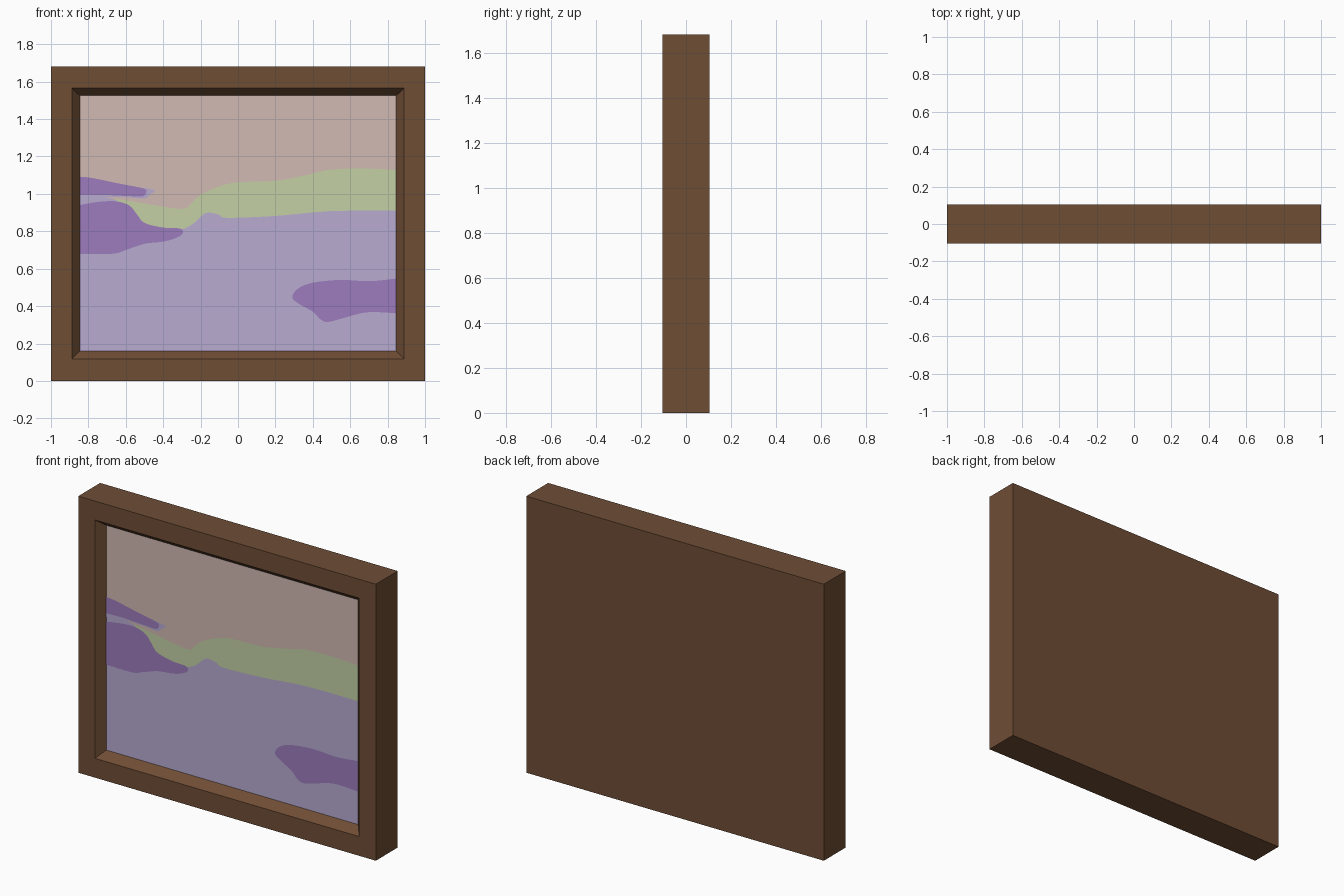
import bpy, bmesh

if "Cube" in bpy.data.objects:
    bpy.data.objects.remove(bpy.data.objects["Cube"])


def material(name, rgb):
    m = bpy.data.materials.new(name)
    lin = [((c / 255 + 0.055) / 1.055) ** 2.4 for c in rgb]
    m.diffuse_color = (*lin, 1)
    m.use_nodes = True
    m.node_tree.nodes["Principled BSDF"].inputs["Base Color"].default_value = m.diffuse_color
    return m


WOOD = material("brown wood", (111, 77, 53))
SKY = material("dusty pink sky", (210, 186, 178))
GREEN = material("pale green", (195, 208, 165))
LILAC = material("lilac water", (184, 172, 209))
PURPLE = material("purple", (156, 124, 189))

HALF_D, FLOOR_Y = 0.105, -0.055
L, R, B, T = -0.846, 0.846, 0.16, 1.525


def finish(name, bm, mat):
    me = bpy.data.meshes.new(name)
    bm.to_mesh(me)
    bm.free()
    me.materials.append(mat)
    ob = bpy.data.objects.new(name, me)
    bpy.context.collection.objects.link(ob)
    return ob


# Frame: nested rectangles from the back edge round to the recess floor
bm = bmesh.new()
loops = []
for x, z0, z1, y in ((1, 0, 1.68, HALF_D), (1, 0, 1.68, -HALF_D),
                     (0.888, 0.117, 1.565, -HALF_D), (R, B, T, FLOOR_Y)):
    loops.append([bm.verts.new((px, y, pz)) for px, pz in
                  ((-x, z0), (x, z0), (x, z1), (-x, z1))])
for a, b in zip(loops, loops[1:]):
    for i in range(4):
        j = (i + 1) % 4
        bm.faces.new((a[i], a[j], b[j], b[i]))
bm.faces.new(loops[0][::-1])
bmesh.ops.recalc_face_normals(bm, faces=bm.faces)
frame = finish("frame", bm, WOOD)
# the open recess makes the outside easy to verify: back face must look to +y
if frame.data.polygons[-1].normal.y < 0:
    frame.data.flip_normals()


def smooth(pts, steps=4):
    """Rounded open line through the points."""
    out = []
    for i in range(len(pts) - 1):
        p = [pts[max(i - 1, 0)], pts[i], pts[i + 1], pts[min(i + 2, len(pts) - 1)]]
        for s in range(steps):
            t = s / steps
            out.append(tuple(
                0.5 * (2 * b + (c - a) * t + (2 * a - 5 * b + 4 * c - d) * t * t
                       + (3 * b - a - 3 * c + d) * t ** 3)
                for a, b, c, d in zip(*p)))
    return out + [pts[-1]]


def paint(name, outline, mat, layer):
    """Flat painted shape facing the front."""
    bm = bmesh.new()
    y = FLOOR_Y - 0.001 * layer
    f = bm.faces.new([bm.verts.new((min(max(x, L), R), y, z)) for x, z in outline])
    f.normal_update()
    if f.normal.y > 0:
        f.normal_flip()
    bmesh.ops.triangulate(bm, faces=[f])
    finish(name, bm, mat)


# Sky fills the recess
paint("sky", [(L, B), (R, B), (R, T), (L, T)], SKY, 0)

# Water, its upper edge hidden behind the hills
shore = smooth([(L, 0.99), (-0.73, 0.985), (-0.65, 0.965), (-0.55, 0.92), (-0.45, 0.87),
                (-0.3, 0.84), (-0.18, 0.92), (0, 0.93), (0.3, 0.95), (R, 0.95)])
paint("water", [(L, B)] + shore + [(R, B)], LILAC, 1)

# Lilac fringe of the upper cloud
paint("cloud_fringe", smooth([(L, 1.03), (-0.6, 1.04), (-0.48, 1.028), (-0.445, 1.015),
                              (-0.475, 0.995), (-0.5, 0.975), (-0.6, 0.982),
                              (-0.73, 0.983), (L, 0.97)]), LILAC, 2)

# Green hills
hill_top = smooth([(-0.66, 0.975), (-0.55, 0.957), (-0.4, 0.932), (-0.29, 0.92), (-0.25, 0.95),
                   (-0.2, 0.995), (-0.1, 1.04), (0, 1.062), (0.2, 1.07), (0.35, 1.097),
                   (0.5, 1.13), (0.7, 1.135), (R, 1.127)])
hill_foot = smooth([(R, 0.91), (0.5, 0.908), (0.2, 0.882), (-0.06, 0.872), (-0.1, 0.888),
                    (-0.16, 0.9), (-0.2, 0.878), (-0.24, 0.84), (-0.3, 0.812),
                    (-0.4, 0.81), (-0.5, 0.835), (-0.6, 0.92)])
paint("hills", hill_top + hill_foot, GREEN, 3)

# Purple patches
paint("upper_cloud", smooth([(L, 1.092), (-0.78, 1.085), (-0.65, 1.058), (-0.51, 1.03),
                             (-0.49, 1.01), (-0.51, 0.987), (-0.58, 0.988),
                             (-0.73, 0.995), (L, 0.993)]), PURPLE, 4)
paint("left_patch", smooth([(L, 0.94), (-0.75, 0.957), (-0.65, 0.96), (-0.58, 0.937),
                            (-0.54, 0.89), (-0.5, 0.845), (-0.4, 0.82), (-0.31, 0.815),
                            (-0.295, 0.79), (-0.33, 0.765), (-0.4, 0.745), (-0.5, 0.733),
                            (-0.6, 0.7), (-0.67, 0.68), (L, 0.68)]), PURPLE, 4)
paint("right_patch", smooth([(R, 0.547), (0.7, 0.533), (0.55, 0.54), (0.4, 0.525),
                             (0.32, 0.493), (0.29, 0.445), (0.33, 0.41), (0.4, 0.37),
                             (0.44, 0.33), (0.48, 0.315), (0.56, 0.335), (0.69, 0.367),
                             (R, 0.362)]), PURPLE, 4)
